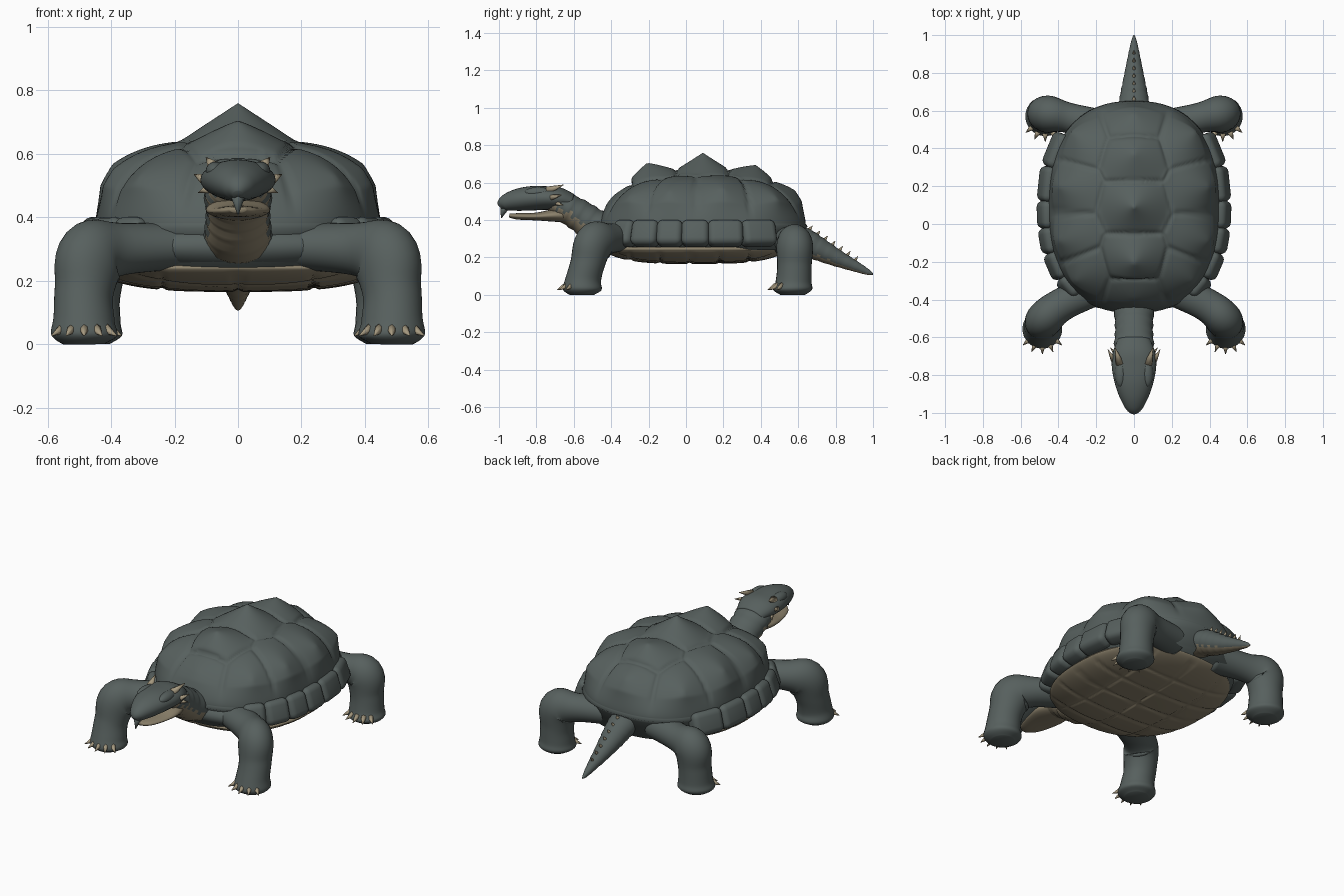
import bpy, bmesh, math
from mathutils import Vector, Matrix

cube = bpy.data.objects.get("Cube")
if cube:
    bpy.data.objects.remove(cube)


def material(name, rgb):
    m = bpy.data.materials.new(name)
    m.use_nodes = True
    m.diffuse_color = (*rgb, 1)
    m.node_tree.nodes["Principled BSDF"].inputs["Base Color"].default_value = (*rgb, 1)
    return m


SLATE = material("slate skin", (0.095, 0.117, 0.112))
TAN = material("tan belly", (0.26, 0.22, 0.148))
HORN = material("pale horn", (0.38, 0.32, 0.215))


def finish(bm, name, mats, rule=None):
    bmesh.ops.recalc_face_normals(bm, faces=bm.faces)
    bm.normal_update()
    for f in bm.faces:
        f.smooth = True
        if rule:
            f.material_index = rule(f.normal)
    mesh = bpy.data.meshes.new(name)
    bm.to_mesh(mesh)
    bm.free()
    for m in mats:
        mesh.materials.append(m)
    ob = bpy.data.objects.new(name, mesh)
    bpy.context.collection.objects.link(ob)
    return ob


def smooth_path(stations, steps=6):
    """Catmull-Rom through (x, y, z, width, height) stations."""
    s = [Vector(p) for p in stations]
    s = [s[0]] + s + [s[-1]]
    out = []
    for a, b, c, d in zip(s, s[1:], s[2:], s[3:]):
        for k in range(steps):
            t = k / steps
            out.append(0.5 * (2 * b + (c - a) * t + (2 * a - 5 * b + 4 * c - d) * t ** 2
                              + (3 * b - a - 3 * c + d) * t ** 3))
    return out + [s[-1]]


def sweep(name, stations, mats, side=(1, 0, 0), rule=None, ripple=0, segs=28):
    bm = bmesh.new()
    side = Vector(side).normalized()
    path = smooth_path(stations)
    rings = []
    for i, p in enumerate(path):
        tangent = path[min(i + 1, len(path) - 1)].to_3d() - path[max(i - 1, 0)].to_3d()
        up = side.cross(tangent).normalized()
        k = 1 + ripple * math.sin(i * 2.1)
        w, h = max(p[3], 0.002) * k, max(p[4], 0.002) * k
        ring = []
        for j in range(segs):
            a = math.tau * j / segs
            ring.append(bm.verts.new(p.to_3d() + side * w * math.cos(a) + up * h * math.sin(a)))
        rings.append(ring)
    for r, q in zip(rings, rings[1:]):
        for j in range(segs):
            n = (j + 1) % segs
            bm.faces.new((r[j], r[n], q[n], q[j]))
    bm.faces.new(rings[0])
    bm.faces.new(rings[-1])
    return finish(bm, name, mats, rule)


def spike(bm, base, tip, radius):
    base, tip = Vector(base), Vector(tip)
    d = tip - base
    turn = d.to_track_quat('Z', 'Y').to_matrix().to_4x4()
    bmesh.ops.create_cone(bm, cap_ends=True, segments=8, radius1=radius, radius2=radius * 0.08,
                          depth=d.length, matrix=Matrix.Translation((base + tip) / 2) @ turn)


def ball(name, centre, scale, mat):
    bm = bmesh.new()
    m = Matrix.Translation(centre) @ Matrix.Diagonal((*scale, 1))
    bmesh.ops.create_uvsphere(bm, u_segments=32, v_segments=16, radius=1, matrix=m)
    finish(bm, name, [mat])


def power(v, e):
    return math.copysign(abs(v) ** e, v)


def scute_dome(name, cy, a, b, z_rim, rise, bend, seeds, groove, skirt, mat, rings=64, segs=192):
    """Oval dome divided into plates, each plate peaked at its seed (x, y, peak)."""
    bm = bmesh.new()
    exponent = 2 / 2.4
    sign = math.copysign(1, rise)

    def outline(r, j):
        t = math.tau * j / segs
        return a * r * power(math.cos(t), exponent), cy + b * r * power(math.sin(t), exponent)

    def surface(r, j):
        x, y = outline(r, j)
        z = z_rim + rise * max(0, 1 - r ** bend) ** 0.65
        near = sorted((math.hypot(x - u, y - v), peak) for u, v, peak in seeds)
        (d, peak), edge = near[0], near[1][0] - near[0][0]
        bump = peak * max(0, 1 - d / 0.18) ** 1.2 - groove * math.exp(-(edge / 0.018) ** 2)
        out = Vector((x / a * r * r, (y - cy) / b * r * r, 0.6 * sign)).normalized()
        return Vector((x, y, z)) + out * bump * min(1, (1 - r) * 12)

    centre = bm.verts.new(surface(0, 0))
    loops = []
    for i in range(1, rings + 1):
        r = math.sin(math.pi / 2 * i / rings)
        loops.append([bm.verts.new(surface(r, j)) for j in range(segs)])
    for r, z in skirt:
        loops.append([bm.verts.new((*outline(r, j), z)) for j in range(segs)])
    for j in range(segs):
        n = (j + 1) % segs
        bm.faces.new((centre, loops[0][j], loops[0][n]))
        for p, q in zip(loops, loops[1:]):
            bm.faces.new((p[j], q[j], q[n], p[n]))
    bm.faces.new(loops[-1])
    return finish(bm, name, [mat])


# Upper shell: a central row of plates and a row down each side
plates = [(0, -0.38, 0.015), (0, -0.19, 0.08), (0, 0.09, 0.1), (0, 0.36, 0.065), (0, 0.55, 0.045)]
for s in (-1, 1):
    plates += [(s * 0.29, -0.28, 0.038), (s * 0.365, -0.08, 0.042),
               (s * 0.365, 0.19, 0.045), (s * 0.30, 0.46, 0.042)]
scute_dome("upper_shell", 0.09, 0.45, 0.55, 0.38, 0.28, 2.6, plates, 0.01,
           [(1.02, 0.365), (0.97, 0.34), (0.95, 0.24)], SLATE)

# Belly shell: straight rows of flat plates
belly = [(x, -0.38 + 0.16 * i, 0) for x in (-0.36, -0.12, 0.12, 0.36) for i in range(6)]
scute_dome("belly_shell", 0.05, 0.46, 0.485, 0.24, -0.075, 3.2, belly, 0.008,
           [(0.97, 0.255)], TAN)
ball("chest", (0, -0.33, 0.308), (0.36, 0.135, 0.078), SLATE)

# Rim plates along both flanks
limits = (-0.37, -0.28, -0.15, -0.02, 0.12, 0.3, 0.47)


def rim_x(y):
    return 0.006 + 0.45 * (1 - abs((y - 0.09) / 0.55) ** 2.4) ** (1 / 2.4)


bm = bmesh.new()
for s in (-1, 1):
    for y0, y1 in zip(limits, limits[1:]):
        p, q = Vector((s * rim_x(y0), y0, 0.328)), Vector((s * rim_x(y1), y1, 0.328))
        along = q - p
        turn = Matrix.Rotation(math.atan2(-along.x, along.y), 4, 'Z')
        tilt = Matrix.Rotation(-s * 0.32, 4, 'Y')
        size = Matrix.Diagonal((0.1, along.length + 0.008, 0.14, 1))
        bmesh.ops.create_cube(bm, size=1, matrix=Matrix.Translation((p + q) / 2) @ turn @ tilt @ size)
rim = finish(bm, "rim_plates", [SLATE])
bevel = rim.modifiers.new("rounding", 'BEVEL')
bevel.width, bevel.segments = 0.034, 4

# Legs and claws
front = [(0.1, -0.29, 0.31, 0.1, 0.07), (0.37, -0.42, 0.3, 0.088, 0.083),
         (0.46, -0.49, 0.275, 0.098, 0.115), (0.485, -0.525, 0.17, 0.092, 0.095),
         (0.485, -0.55, 0.08, 0.095, 0.098), (0.485, -0.555, 0.028, 0.104, 0.104),
         (0.485, -0.555, 0, 0.065, 0.065)]
rear = [(0.14, 0.5, 0.3, 0.1, 0.08), (0.34, 0.56, 0.285, 0.08, 0.08),
        (0.445, 0.58, 0.265, 0.098, 0.11), (0.465, 0.58, 0.16, 0.092, 0.095),
        (0.468, 0.575, 0.07, 0.096, 0.098), (0.47, 0.57, 0.028, 0.104, 0.104),
        (0.47, 0.57, 0, 0.065, 0.065)]
for s, hand in ((1, "left"), (-1, "right")):
    for end, leg in (("front", front), ("rear", rear)):
        path = [(s * x, y, z, w, h) for x, y, z, w, h in leg]
        dx, dy = path[4][0] - path[0][0], path[4][1] - path[0][1]
        sweep(f"{end}_{hand}_leg", path, [SLATE], side=(dy, -dx, 0))
        bm = bmesh.new()
        foot = Vector((*path[-1][:2], 0))
        for i in range(5):
            a = math.radians(-140 + 25 * i)
            c = Vector((s * math.cos(a), math.sin(a), 0))
            spike(bm, foot + c * 0.086 + Vector((0, 0, 0.05)),
                  foot + c * 0.134 + Vector((0, 0, 0.027)), 0.018)
        finish(bm, f"{end}_{hand}_claws", [HORN])

# Neck and head
sweep("neck", [(0, -0.35, 0.325, 0.13, 0.085), (0, -0.47, 0.36, 0.105, 0.09),
               (0, -0.57, 0.425, 0.1, 0.085), (0, -0.66, 0.475, 0.105, 0.075),
               (0, -0.72, 0.5, 0.08, 0.05)], [SLATE, TAN],
      rule=lambda n: int(n.z < -0.25), ripple=0.035)
sweep("upper_head", [(0, -0.61, 0.495, 0.085, 0.045), (0, -0.68, 0.514, 0.112, 0.06),
                     (0, -0.75, 0.518, 0.118, 0.063), (0, -0.83, 0.516, 0.105, 0.065),
                     (0, -0.9, 0.508, 0.083, 0.059), (0, -0.95, 0.497, 0.06, 0.048),
                     (0, -0.98, 0.483, 0.04, 0.036), (0, -0.995, 0.47, 0.016, 0.018)], [SLATE])
sweep("lower_jaw", [(0, -0.58, 0.425, 0.06, 0.04), (0, -0.7, 0.425, 0.1, 0.034),
                    (0, -0.8, 0.419, 0.09, 0.021), (0, -0.9, 0.42, 0.06, 0.017),
                    (0, -0.945, 0.424, 0.025, 0.01)], [TAN])
bm = bmesh.new()
spike(bm, (0, -0.965, 0.48), (0, -0.988, 0.41), 0.028)
finish(bm, "beak_hook", [SLATE])
for s, hand in ((1, "left"), (-1, "right")):
    ball(f"{hand}_brow", (s * 0.07, -0.79, 0.546), (0.032, 0.075, 0.03), SLATE)
    bm = bmesh.new()
    spike(bm, (s * 0.075, -0.74, 0.558), (s * 0.1, -0.655, 0.588), 0.022)
    spike(bm, (s * 0.108, -0.72, 0.52), (s * 0.138, -0.665, 0.535), 0.016)
    spike(bm, (s * 0.095, -0.69, 0.49), (s * 0.125, -0.655, 0.478), 0.013)
    finish(bm, f"{hand}_head_spikes", [HORN])

# Tail with a row of spikes on top
sweep("tail", [(0, 0.48, 0.33, 0.1, 0.07), (0, 0.62, 0.29, 0.084, 0.072),
               (0, 0.7, 0.25, 0.07, 0.064), (0, 0.8, 0.2, 0.05, 0.047),
               (0, 0.9, 0.155, 0.03, 0.03), (0, 0.97, 0.123, 0.014, 0.016),
               (0, 1.0, 0.11, 0.003, 0.003)], [SLATE, TAN],
      rule=lambda n: int(n.z < -0.6), ripple=0.025)
bm = bmesh.new()
for i in range(7):
    y = 0.64 + 0.043 * i
    z = 0.335 - 0.575 * (y - 0.64)
    size = 1 - 0.07 * i
    spike(bm, (0, y, z - 0.01), (0, y + 0.036 * size, z + 0.034 * size), 0.021 * size)
finish(bm, "tail_spikes", [HORN])
